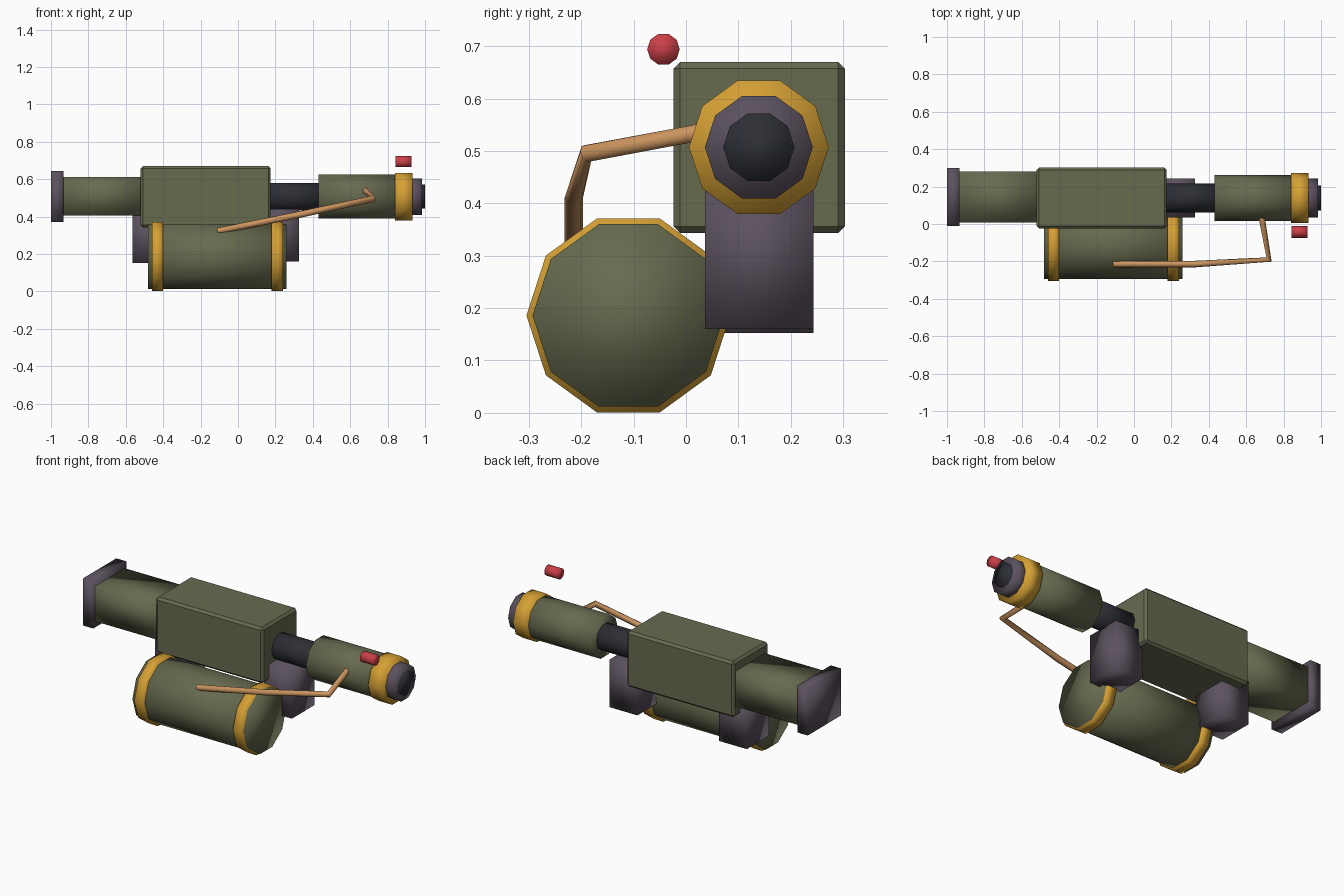
import bpy
import math

if "Cube" in bpy.data.objects:
    bpy.data.objects.remove(bpy.data.objects["Cube"])


def material(name, rgb):
    m = bpy.data.materials.new(name)
    m.diffuse_color = (*rgb, 1)
    m.use_nodes = True
    m.node_tree.nodes["Principled BSDF"].inputs["Base Color"].default_value = m.diffuse_color
    return m


OLIVE = material("olive", (0.135, 0.145, 0.078))
GOLD = material("gold", (0.68, 0.36, 0.035))
PURPLE = material("purple_grey", (0.105, 0.083, 0.112))
DARK = material("dark_steel", (0.026, 0.028, 0.036))
COPPER = material("copper", (0.60, 0.30, 0.115))
RED = material("red", (0.60, 0.05, 0.065))


def tube(name, x0, x1, y, z, r, mat):
    """Ten-sided cylinder lying along x."""
    bpy.ops.mesh.primitive_cylinder_add(
        vertices=10, radius=r, depth=x1 - x0,
        location=((x0 + x1) / 2, y, z), rotation=(0, math.pi / 2, 0))
    o = bpy.context.object
    o.name = name
    o.data.materials.append(mat)
    bpy.ops.object.shade_smooth()
    return o


def box(name, xs, ys, zs, mat, bevel=0.0):
    """Box between the given limits, with an optional chamfer."""
    lo, hi = zip(xs, ys, zs)
    bpy.ops.mesh.primitive_cube_add(
        size=1, location=[(a + b) / 2 for a, b in zip(lo, hi)])
    o = bpy.context.object
    o.name = name
    o.scale = [b - a for a, b in zip(lo, hi)]
    bpy.ops.object.transform_apply(location=False, rotation=False, scale=True)
    o.data.materials.append(mat)
    if bevel:
        m = o.modifiers.new("chamfer", 'BEVEL')
        m.width = bevel
        m.segments = 1
    else:
        bpy.ops.object.shade_smooth()
    return o


AY, AZ = 0.139, 0.507    # barrel axis
TY, TZ = -0.110, 0.186   # tank axis

# Receiver, stock and butt plate
box("receiver", (-0.52, 0.175), (-0.024, 0.303), (0.343, 0.67), OLIVE, 0.013)
box("stock", (-0.94, -0.50), (0.008, 0.282), (0.405, 0.612), OLIVE)
box("butt_plate", (-1.0, -0.932), (-0.01, 0.30), (0.37, 0.645), PURPLE)

# Grips
box("front_grip", (0.145, 0.325), (0.036, 0.243), (0.16, 0.44), PURPLE)
box("rear_grip", (-0.565, -0.385), (0.036, 0.243), (0.152, 0.43), PURPLE)

# Barrel, nozzle and muzzle
tube("barrel", 0.15, 0.45, AY, AZ, 0.077, DARK)
tube("nozzle", 0.43, 0.86, AY, AZ, 0.123, OLIVE)
tube("nozzle_ring", 0.84, 0.932, AY, AZ, 0.1335, GOLD)
tube("muzzle", 0.90, 0.985, AY, AZ, 0.103, PURPLE)
tube("muzzle_bore", 0.95, 1.0, AY, AZ, 0.068, DARK)

# Fuel tank with two bands
tube("tank", -0.48, 0.26, TY, TZ, 0.183, OLIVE)
for name, x in (("rear", -0.46), ("front", 0.18)):
    tube(name + "_tank_band", x, x + 0.06, TY, TZ, 0.1945, GOLD)

# Red igniter beside the nozzle
tube("igniter", 0.842, 0.928, -0.043, 0.694, 0.031, RED)

# Fuel hose from tank to nozzle
curve = bpy.data.curves.new("fuel_hose", 'CURVE')
curve.dimensions = '3D'
curve.bevel_depth = 0.0175
curve.bevel_resolution = 2
curve.use_fill_caps = True
path = [(-0.11, -0.214, 0.322), (0.33, -0.214, 0.411),
        (0.722, -0.19, 0.495), (0.682, 0.04, 0.538)]
s = curve.splines.new('POLY')
s.points.add(len(path) - 1)
for p, co in zip(s.points, path):
    p.co = (*co, 1)
curve.materials.append(COPPER)
hose = bpy.data.objects.new("fuel_hose", curve)
bpy.context.collection.objects.link(hose)
